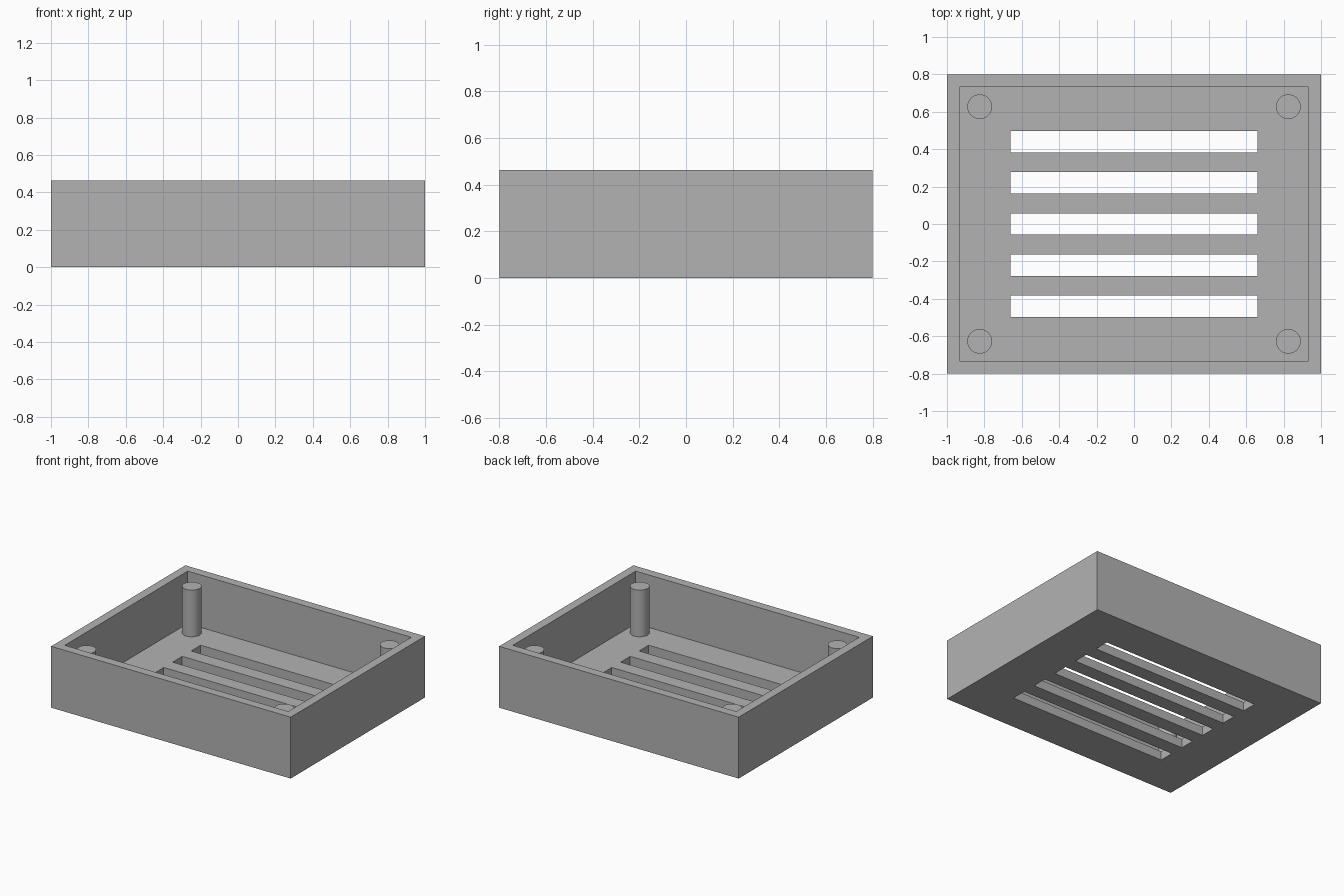
import bpy
import bmesh
from mathutils import Matrix, Vector

default_cube = bpy.data.objects.get("Cube")
if default_cube:
    bpy.data.objects.remove(default_cube, do_unlink=True)

WIDTH, DEPTH, HEIGHT = 2.0, 1.6, 0.463
WALL = 0.067
SLOT_LENGTH, SLOT_WIDTH, SLOT_PITCH = 1.32, 0.114, 0.22
POST_X, POST_Y, POST_RADIUS, POST_TOP = 0.825, 0.627, 0.066, 0.42

grey = bpy.data.materials.new("plain grey")
grey.use_nodes = True
grey.diffuse_color = (0.45, 0.45, 0.45, 1)
grey.node_tree.nodes["Principled BSDF"].inputs["Base Color"].default_value = grey.diffuse_color


def add_object(name, bm):
    mesh = bpy.data.meshes.new(name)
    bm.to_mesh(mesh)
    bm.free()
    mesh.materials.append(grey)
    obj = bpy.data.objects.new(name, mesh)
    bpy.context.collection.objects.link(obj)
    return obj


def boxes(name, items):
    """One object made of separate boxes, each given as (centre, size)."""
    bm = bmesh.new()
    for centre, size in items:
        matrix = Matrix.Translation(centre) @ Matrix.Diagonal(Vector(size)).to_4x4()
        bmesh.ops.create_cube(bm, size=1, matrix=matrix)
    return add_object(name, bm)


def activate(obj):
    bpy.ops.object.select_all(action="DESELECT")
    obj.select_set(True)
    bpy.context.view_layer.objects.active = obj


def cut(target, cutter):
    cutter.hide_render = True
    mod = target.modifiers.new(cutter.name, "BOOLEAN")
    mod.operation, mod.solver, mod.object = "DIFFERENCE", "EXACT", cutter
    activate(target)
    bpy.ops.object.modifier_apply(modifier=mod.name)
    bpy.data.objects.remove(cutter, do_unlink=True)


# Open tray: solid block, hollowed from above, then slotted through the floor
tray = boxes("tray", [((0, 0, HEIGHT / 2), (WIDTH, DEPTH, HEIGHT))])
cut(tray, boxes("cavity", [((0, 0, WALL + HEIGHT / 2),
                            (WIDTH - 2 * WALL, DEPTH - 2 * WALL, HEIGHT))]))
cut(tray, boxes("vent_slots", [((0, i * SLOT_PITCH, WALL / 2),
                                (SLOT_LENGTH, SLOT_WIDTH, 4 * WALL))
                               for i in range(-2, 3)]))

# Round post in each corner, standing on the floor
for y_name, sy in (("front", -1), ("back", 1)):
    for x_name, sx in (("right", -1), ("left", 1)):
        height = POST_TOP - WALL
        bm = bmesh.new()
        bmesh.ops.create_cone(bm, cap_ends=True, segments=48, radius1=POST_RADIUS,
                              radius2=POST_RADIUS, depth=height)
        post = add_object(f"{y_name}_{x_name}_post", bm)
        post.location = (sx * POST_X, sy * POST_Y, WALL + height / 2)
        activate(post)
        bpy.ops.object.shade_smooth_by_angle()
